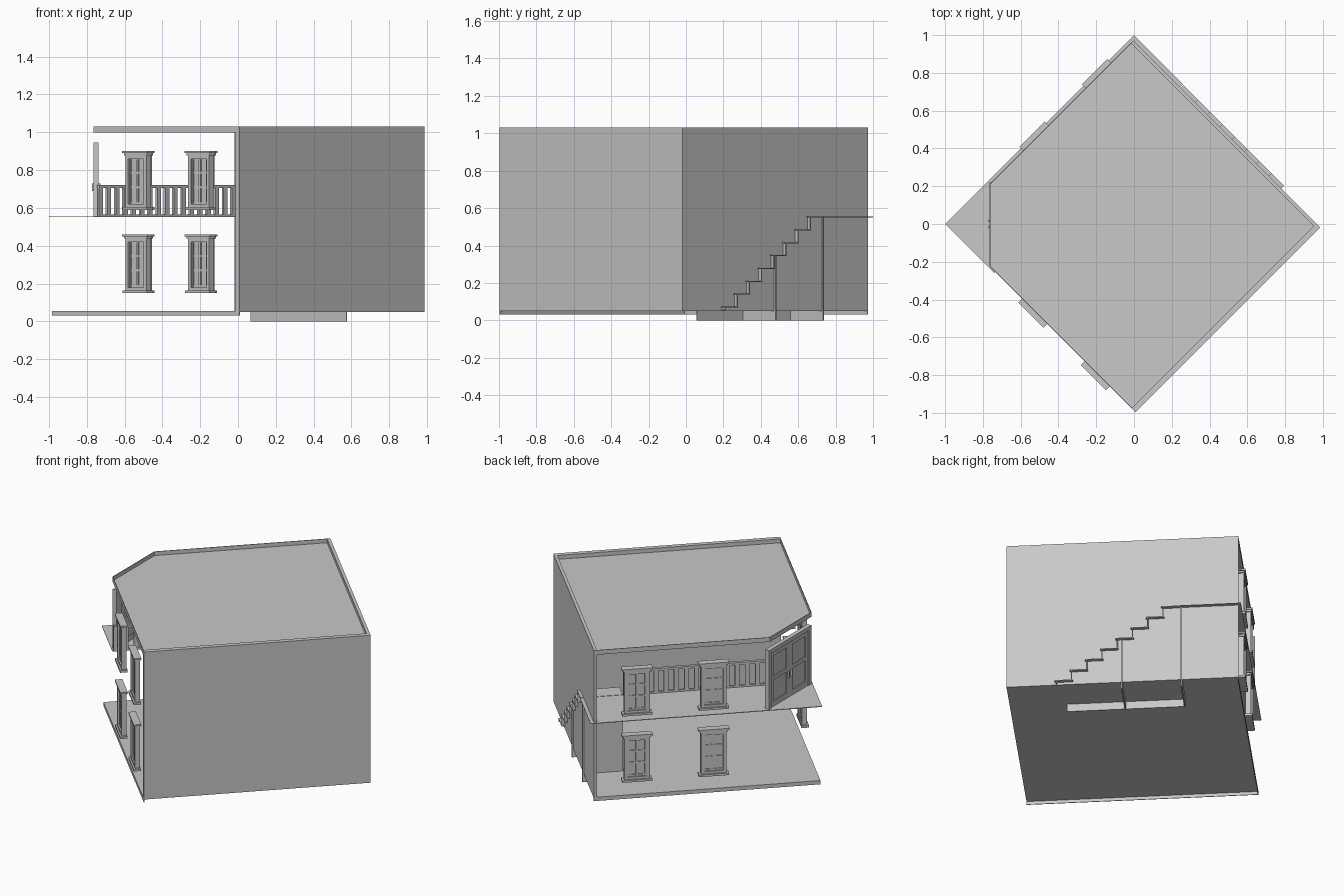
import bpy, bmesh, math
from mathutils import Matrix, Vector

cube = bpy.data.objects.get("Cube")
if cube:
    bpy.data.objects.remove(cube, do_unlink=True)

GREY = (0.58, 0.58, 0.58, 1)
mat = bpy.data.materials.new("plain grey")
mat.use_nodes = True
mat.diffuse_color = GREY
mat.node_tree.nodes["Principled BSDF"].inputs["Base Color"].default_value = GREY

# The house is laid out square to its own axes, then turned on its corner:
# +x is the solid long wall, +y the stair wall, -x and -y the open sides.
TURN = Matrix.Rotation(math.radians(-45), 4, 'Z')
X0, X1, Y0, Y1 = -0.69, 0.71, -0.70, 0.685
FLOOR, UPPER, ROOF, TOP = 0.055, 0.555, 1.0, 1.03
BALCONY = -0.34      # inner edge of the upper floor
STAIR_IN = 0.445     # inner side of the stairs
STAIR_OUT = 0.705    # stairs poke slightly through the wall
T = 0.004            # sheet thickness


def box(bm, x0, x1, y0, y1, z0, z1):
    m = Matrix.Translation(((x0 + x1) / 2, (y0 + y1) / 2, (z0 + z1) / 2))
    m = m @ Matrix.Diagonal((x1 - x0, y1 - y0, z1 - z0, 1))
    bmesh.ops.create_cube(bm, size=1, matrix=m)


def prism(bm, points, offset):
    """Extrude a flat outline by an offset vector."""
    face = bm.faces.new([bm.verts.new(p) for p in points])
    ext = bmesh.ops.extrude_face_region(bm, geom=[face])
    verts = [g for g in ext["geom"] if isinstance(g, bmesh.types.BMVert)]
    bmesh.ops.translate(bm, verts=verts, vec=offset)


def finish(name, bm, matrix=TURN):
    bmesh.ops.recalc_face_normals(bm, faces=bm.faces)
    mesh = bpy.data.meshes.new(name)
    bm.to_mesh(mesh)
    bm.free()
    mesh.materials.append(mat)
    return place(name, mesh, matrix)


def place(name, mesh, matrix):
    ob = bpy.data.objects.new(name, mesh)
    ob.matrix_world = matrix
    bpy.context.collection.objects.link(ob)
    return ob


def boxes(name, *items, matrix=TURN):
    bm = bmesh.new()
    for item in items:
        box(bm, *item)
    return finish(name, bm, matrix)


# Solid walls
boxes("long_wall", (X1 - 0.03, X1, Y0, Y1, FLOOR, TOP))
boxes("stair_wall", (X0, X1 - 0.03, Y1 - 0.02, Y1, FLOOR, TOP))

# Ground floor sheet with a skirt on the two open sides
boxes("ground_floor",
      (X0, X1, Y0, Y1, FLOOR - T, FLOOR),
      (X0, X0 + T, Y0, Y1, 0.03, FLOOR),
      (X0, X1, Y0, Y0 + T, 0.03, FLOOR))

# Upper floor strip, slightly overhanging the walls
boxes("upper_floor", (-0.707, BALCONY, -0.707, 0.707, UPPER - T, UPPER))

# Flat roof with one corner cut off
CUT = 0.31
outline = [(X1, Y0), (X1, Y1), (X0, Y1), (X0, Y0 + CUT), (X0 + CUT, Y0)]
bm = bmesh.new()
prism(bm, [(x, y, ROOF) for x, y in outline], (0, 0, T))
finish("roof", bm)

# Roof rim along the open sides and the cut corner
bm = bmesh.new()
rim = outline[2:] + outline[:1]
for (ax, ay), (bx, by) in zip(rim, rim[1:]):
    n = Vector((ay - by, bx - ax, 0)).normalized() * T
    prism(bm, [(ax, ay, ROOF), (bx, by, ROOF), (bx, by, TOP), (ax, ay, TOP)], n)
finish("roof_rim", bm)

# Window: local x across, -y outward, z up from the sill
bm = bmesh.new()
W, H = 0.078, 0.31
box(bm, -W, W, -0.004, 0.004, 0.02, H - 0.02)
for s in (-1, 1):
    cx = s * (W - 0.01)
    box(bm, cx - 0.01, cx + 0.01, -0.018, 0.014, 0.015, H - 0.015)
    cx = s * 0.054
    box(bm, cx - 0.006, cx + 0.006, -0.01, 0.01, 0.03, H - 0.03)
box(bm, -0.007, 0.007, -0.01, 0.01, 0.02, H - 0.02)
for z in (0.036, 0.12, 0.196, 0.272):
    box(bm, -0.058, 0.058, -0.009, 0.009, z - 0.006, z + 0.006)
box(bm, -W, W, -0.018, 0.014, H - 0.04, H - 0.02)
box(bm, -W - 0.007, W + 0.007, -0.022, 0.016, H - 0.022, H - 0.01)
box(bm, -W - 0.016, W + 0.016, -0.028, 0.018, H - 0.01, H)
box(bm, -W, W, -0.018, 0.014, 0.012, 0.03)
box(bm, -W - 0.014, W + 0.014, -0.028, 0.018, 0, 0.014)
first = finish("window_1", bm)

spots = []
for z in (0.15, 0.59):
    for c in (-0.045, 0.423):
        spots.append(Matrix.Translation((c, Y0, z)))
        spots.append(Matrix.Translation((X0, c, z)) @ Matrix.Rotation(math.radians(-90), 4, 'Z'))
first.matrix_world = TURN @ spots[0]
for i, m in enumerate(spots[1:], 2):
    place(f"window_{i}", first.data, TURN @ m)

# Railing along the inner edge of the upper floor
bm = bmesh.new()
R0, R1 = Y0, STAIR_IN
box(bm, BALCONY - 0.015, BALCONY + 0.005, R0, R1, 0.705, 0.72)
box(bm, BALCONY - 0.012, BALCONY + 0.002, R0, R1, UPPER, 0.566)
count = 18
for i in range(count + 1):
    y = R0 + 0.014 + (R1 - R0 - 0.028) * i / count
    box(bm, BALCONY - 0.012, BALCONY + 0.002, y - 0.014, y + 0.014, UPPER, 0.71)
finish("railing", bm)

# Stairs climbing along the wall
RUN, RISE = 0.092, 0.0687
bm = bmesh.new()
for k in range(8):
    z = UPPER - RISE * k
    x = -0.233 + RUN * k
    box(bm, x - RUN - 0.01, x + 0.008, STAIR_IN, STAIR_OUT, z - 0.006, z)
    box(bm, x - 0.006, x, STAIR_IN, STAIR_OUT, max(z - RISE, FLOOR), z)
finish("stairs", bm)

# Closet below the stairs
boxes("closet_walls",
      (-0.35, -0.342, STAIR_IN, 0.695, 0, UPPER - T),
      (0.01, 0.018, STAIR_IN, 0.695, 0, 0.35))
bm = bmesh.new()
side = [(-0.35, 0), (0.365, 0), (0.365, 0.07), (-0.24, 0.53), (-0.35, 0.55)]
prism(bm, [(x, STAIR_IN, z) for x, z in side], (0, T, 0))
finish("closet_side", bm)

# Double door across the cut corner, in world axes
boxes("door_frame",
      (-0.765, -0.737, -0.222, -0.195, UPPER, 0.945),
      (-0.765, -0.737, 0.195, 0.222, UPPER, 0.945),
      (-0.765, -0.737, -0.222, 0.222, 0.918, 0.945),
      matrix=Matrix())
for name, s in (("right_door", -1), ("left_door", 1)):
    bm = bmesh.new()

    def leaf(x0, x1, a, b, z0, z1):
        box(bm, x0, x1, min(s * a, s * b), max(s * a, s * b), z0, z1)

    leaf(-0.754, -0.746, 0.002, 0.195, UPPER, 0.918)
    for a, b in ((0.002, 0.03), (0.167, 0.195)):
        leaf(-0.76, -0.74, a, b, UPPER, 0.918)
    for z0, z1 in ((UPPER, 0.59), (0.73, 0.755), (0.89, 0.918)):
        leaf(-0.76, -0.74, 0.03, 0.167, z0, z1)
    leaf(-0.772, -0.728, 0.012, 0.022, 0.69, 0.73)
    finish(name, bm, Matrix())
